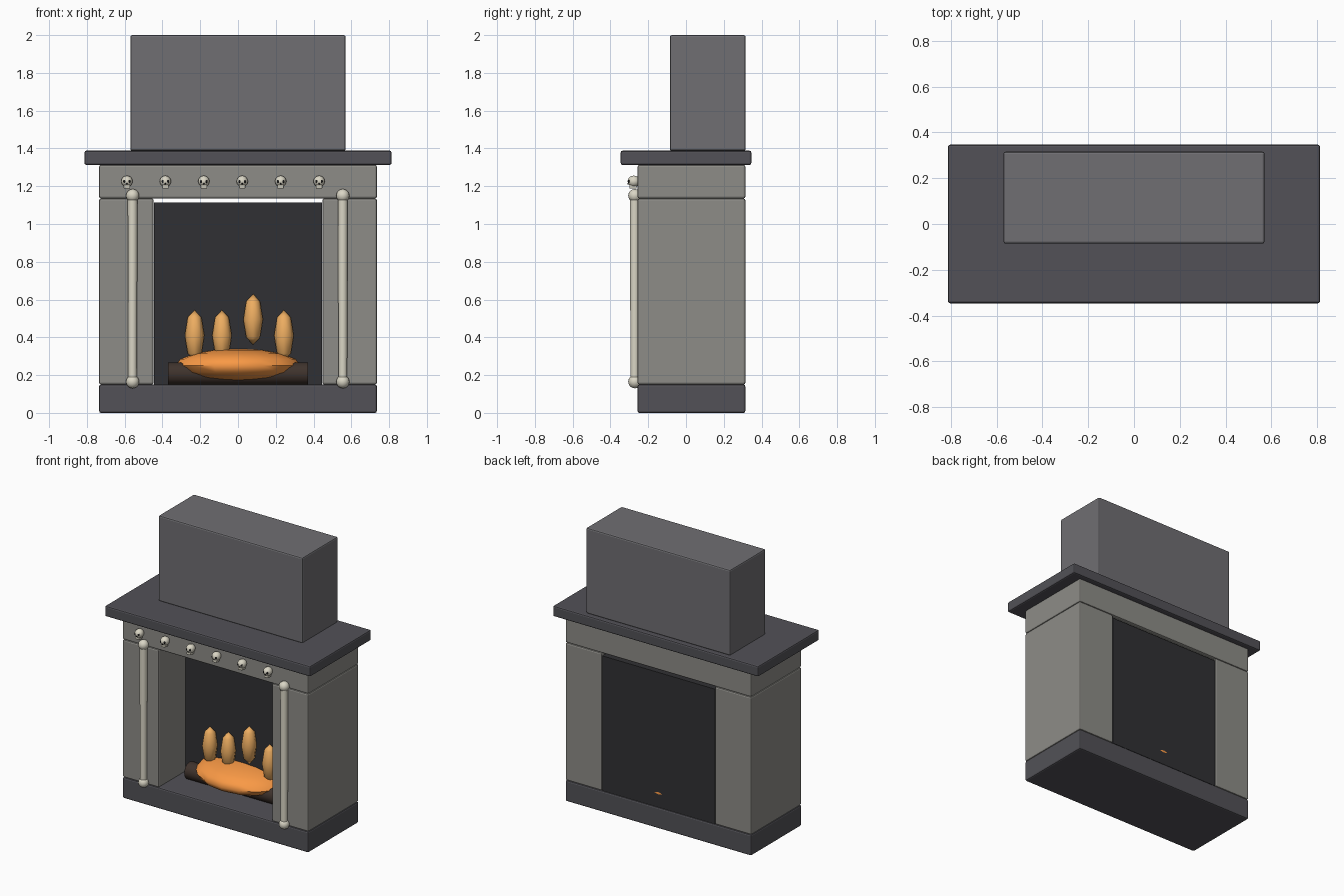
import bpy
from math import pi

if "Cube" in bpy.data.objects:
    bpy.data.objects.remove(bpy.data.objects["Cube"])


def material(name, rgb):
    m = bpy.data.materials.new(name)
    m.diffuse_color = (*rgb, 1)
    m.use_nodes = True
    m.node_tree.nodes["Principled BSDF"].inputs["Base Color"].default_value = m.diffuse_color
    return m


STONE = material("stone", (.27, .265, .245))
DARK = material("dark_stone", (.085, .083, .095))
CHIMNEY = material("chimney_stone", (.16, .158, .17))
SOOT = material("soot", (.03, .03, .033))
BONE = material("bone", (.7, .67, .56))
BLACK = material("socket", (.01, .01, .01))
WOOD = material("wood", (.05, .033, .026))
EMBER = material("ember", (.95, .32, .06))
FLAME = material("flame", (.85, .42, .12))


def finish(name, mat, smooth=True):
    ob = bpy.context.object
    ob.name = name
    ob.data.materials.append(mat)
    if smooth:
        bpy.ops.object.shade_smooth_by_angle(angle=pi / 3)
    return ob


def box(name, x, y, z, mat, bevel=.01):
    lo, hi = zip(x, y, z)
    bpy.ops.mesh.primitive_cube_add(size=1, location=[(a + b) / 2 for a, b in zip(lo, hi)])
    ob = bpy.context.object
    ob.scale = [b - a for a, b in zip(lo, hi)]
    bpy.ops.object.transform_apply(location=False, rotation=False)
    if bevel:
        mod = ob.modifiers.new("edge", "BEVEL")
        mod.width = bevel
        mod.segments = 2
    return finish(name, mat, False)


def ball(name, loc, radii, mat, seg=16, rings=10):
    bpy.ops.mesh.primitive_uv_sphere_add(segments=seg, ring_count=rings, location=loc)
    bpy.context.object.scale = radii
    bpy.ops.object.transform_apply(location=False, rotation=False)
    return finish(name, mat)


# stone surround
depth = (-.256, .314)
box("hearth", (-.735, .735), depth, (0, .15), DARK)
for side, x in (("left", (-.735, -.447)), ("right", (.447, .735))):
    box(side + "_pillar", x, depth, (.15, 1.135), STONE)
box("lintel", (-.735, .735), depth, (1.135, 1.313), STONE)
box("mantel_shelf", (-.813, .813), (-.346, .346), (1.313, 1.388), DARK)
box("chimney_breast", (-.57, .57), (-.086, .316), (1.388, 2), CHIMNEY)
box("firebox_back", (-.445, .445), (.04, .31), (.15, 1.115), SOOT, 0)

# bone columns with knob ends
for side, x in (("left", -.558), ("right", .555)):
    bpy.ops.mesh.primitive_cone_add(vertices=16, radius1=.023, radius2=.026, depth=.985,
                                    location=(x, -.271, .658))
    finish(side + "_bone_column", BONE)
    for end, z in (("lower", .165), ("upper", 1.15)):
        ball(f"{side}_{end}_knob", (x, -.271, z), (.035,) * 3, BONE)

# row of small skull ornaments
for i in range(6):
    x = -.588 + i * .2035
    ball(f"skull_{i}", (x, -.276, 1.226), (.03, .033, .03), BONE)
    box(f"jaw_{i}", (x - .017, x + .017), (-.3, -.262), (1.188, 1.208), BONE, .004)
    ball(f"nose_{i}", (x, -.304, 1.213), (.004, .006, .005), BLACK, 8, 6)
    for s in (-1, 1):
        ball(f"eye_socket_{i}", (x + s * .012, -.3, 1.226), (.009, .008, .009), BLACK, 10, 6)

# log and fire
bpy.ops.mesh.primitive_cylinder_add(vertices=12, radius=.06, depth=.74,
                                    location=(0, -.02, .208), rotation=(0, pi / 2, 0))
finish("log", WOOD)
ball("ember_bed", (0, .06, .25), (.335, .255, .09), EMBER, 16, 8)
for i, (x, z) in enumerate(((-.23, .41), (-.085, .41), (.08, .495), (.243, .41))):
    ball(f"flame_{i}", (x, .012, z), (.052, .052, .135), FLAME, 8, 4)
